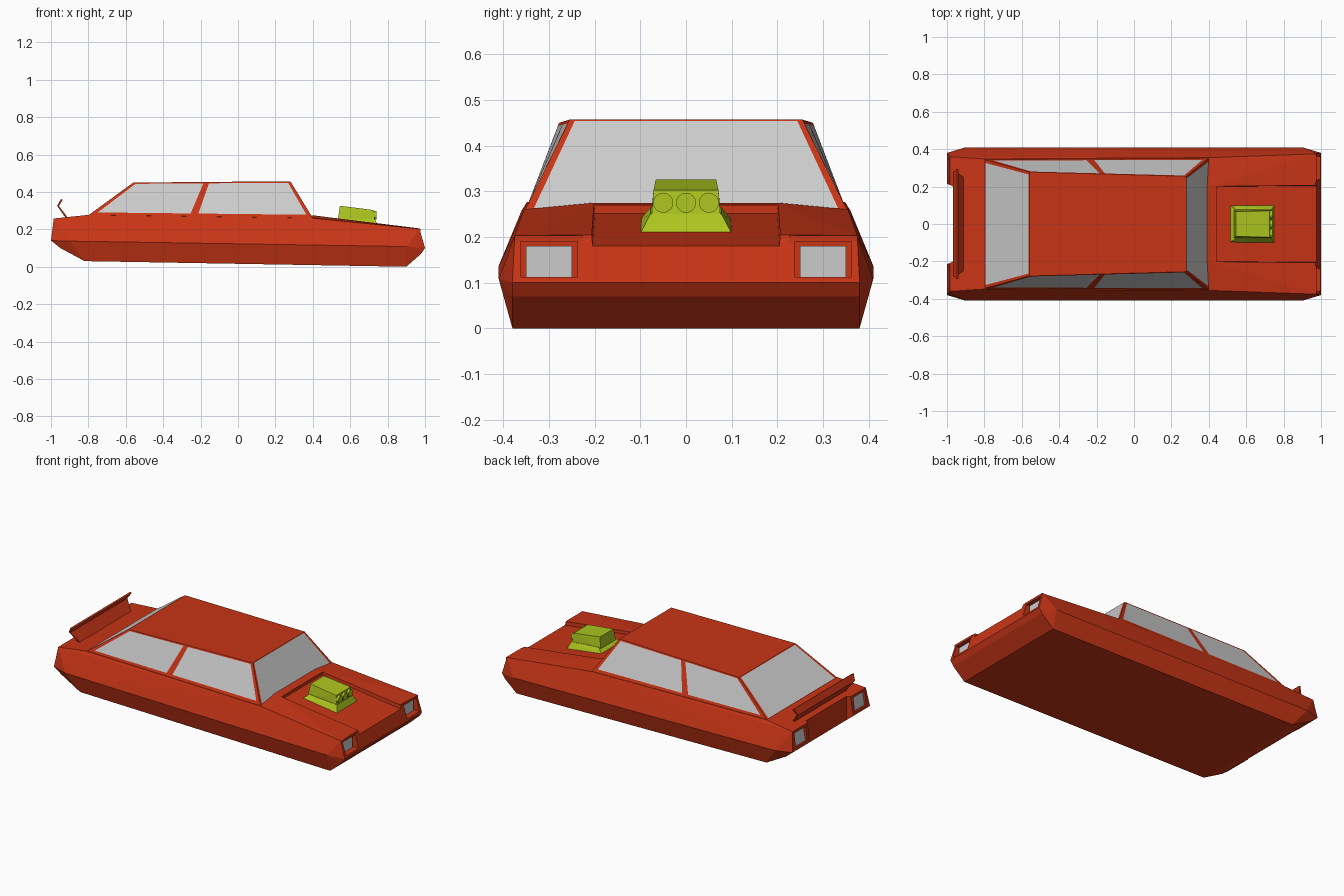
import bpy, bmesh
from mathutils import Vector, Matrix
from math import pi

if "Cube" in bpy.data.objects:
    bpy.data.objects.remove(bpy.data.objects["Cube"])


def material(name, rgb):
    m = bpy.data.materials.new(name)
    m.diffuse_color = (*rgb, 1)
    m.use_nodes = True
    m.node_tree.nodes["Principled BSDF"].inputs["Base Color"].default_value = m.diffuse_color
    return m


RED = material("red_paint", (0.58, 0.035, 0.008))
LIME = material("lime_paint", (0.42, 0.57, 0.014))


def finish(name, bm, mat=None):
    bmesh.ops.recalc_face_normals(bm, faces=bm.faces)
    me = bpy.data.meshes.new(name)
    bm.to_mesh(me)
    bm.free()
    ob = bpy.data.objects.new(name, me)
    bpy.context.collection.objects.link(ob)
    if mat:
        me.materials.append(mat)
    return ob


def mirrored(pts):
    return [(x, s * y, z) for x, y, z in pts for s in (1, -1)]


def hull(name, pts, mat=None):
    """Closed flat-faced solid around a few points."""
    bm = bmesh.new()
    vs = [bm.verts.new(p) for p in pts]
    bmesh.ops.convex_hull(bm, input=vs)
    bmesh.ops.dissolve_limit(bm, angle_limit=0.01, verts=bm.verts, edges=bm.edges)
    return finish(name, bm, mat)


def box(name, x, y, z, mat=None):
    return hull(name, [(a, b, c) for a in x for b in y for c in z], mat)


def cut(ob, cutter):
    mod = ob.modifiers.new("cut", 'BOOLEAN')
    mod.operation = 'DIFFERENCE'
    mod.solver = 'EXACT'
    mod.object = cutter
    bpy.context.view_layer.objects.active = ob
    bpy.ops.object.modifier_apply(modifier=mod.name)
    bpy.data.objects.remove(cutter)


# Lower body: faceted shell, widest along the side crease
body = hull("body", mirrored([
    (-0.82, 0.38, 0.03), (0.90, 0.38, 0.0),          # floor
    (-0.95, 0.375, 0.10), (0.98, 0.38, 0.07),        # lower bumpers
    (-1.0, 0.38, 0.14), (-0.90, 0.41, 0.137),        # side crease
    (0.90, 0.41, 0.108), (1.0, 0.38, 0.10),
    (-0.985, 0.36, 0.258), (-0.80, 0.348, 0.277),    # shoulder
    (0.40, 0.355, 0.26), (0.97, 0.375, 0.203),
    (0.40, 0.20, 0.275), (0.97, 0.20, 0.205),        # hood crown
]), RED)

# Sunken hood panel, recessed tail panel and lamp pockets
cut(body, hull("hood_cutter", mirrored([
    (0.44, 0.20, 0.252), (0.44, 0.21, 0.4), (1.05, 0.205, 0.171), (1.05, 0.225, 0.4)])))
cut(body, hull("tail_cutter", mirrored([
    (-0.965, 0.20, 0.0), (-0.965, 0.20, 0.4), (-1.1, 0.26, 0.0), (-1.1, 0.26, 0.4)])))
for s, side in ((1, "left"), (-1, "right")):
    cut(body, box("pocket", (0.95, 1.1), (s * 0.238, s * 0.362), (0.112, 0.19)))
    cut(body, box("pocket", (-1.1, -0.965), (s * 0.235, s * 0.345), (0.158, 0.243)))
    # Lamps set inside the pockets
    box("headlight_" + side, (0.945, 0.962), (s * 0.25, s * 0.35), (0.112, 0.18))
    hull("taillight_" + side, [(x, s * y, z) for y in (0.24, 0.34) for x, z in
                               ((-0.96, 0.16), (-0.96, 0.24), (-0.99, 0.16), (-0.975, 0.24))])
    # Brow over each headlight
    hull("headlight_brow_" + side, [(x, s * y, z) for y in (0.225, 0.375) for x, z in
                                    ((0.94, 0.205), (0.965, 0.19), (0.975, 0.19), (0.975, 0.203))], RED)

# Cabin: each wall is a grid of cells, and the window cells become glass
frame, glass = bmesh.new(), bmesh.new()


def wall(a, b, c, d, us, vs, windows):
    """Bilinear wall a-b (bottom), c-d (top, c above b) split at us and vs."""
    a, b, c, d = map(Vector, (a, b, c, d))

    def at(u, v):
        return a.lerp(b, u).lerp(d.lerp(c, u), v)
    for i in range(len(us) - 1):
        for j in range(len(vs) - 1):
            bm = glass if (i, j) in windows else frame
            bm.faces.new([bm.verts.new(at(us[p], vs[q])) for p, q in
                          ((i, j), (i + 1, j), (i + 1, j + 1), (i, j + 1))])


def corners(s):
    return ((-0.80, s * 0.345, 0.275), (0.40, s * 0.352, 0.26),
            (0.28, s * 0.255, 0.457), (-0.56, s * 0.278, 0.45))


L, R = corners(1), corners(-1)
for k in (L, R):
    wall(*k, (0, 0.025, 0.45, 0.485, 0.98, 1), (0, 0.09, 0.96, 1), {(1, 1), (3, 1)})
wall(R[1], L[1], L[2], R[2], (0, 0.025, 0.975, 1), (0, 0.02, 0.985, 1), {(1, 1)})
wall(R[0], L[0], L[3], R[3], (0, 0.025, 0.975, 1), (0, 0.02, 0.985, 1), {(1, 1)})
wall(R[3], R[2], L[2], L[3], (0, 1), (0, 1), set())
# Cowl strip closing the gap between hood crown and windshield
bmesh.ops.remove_doubles(frame, verts=frame.verts, dist=0.0005)
finish("cabin_frame", frame, RED)
finish("windows", glass)

# Spoiler: bent blade, wider towards the top
bm = bmesh.new()
rows = [[bm.verts.new((x, s * y, z)) for s in (1, -1)] for x, y, z in
        ((-0.915, 0.25, 0.26), (-0.962, 0.28, 0.325), (-0.942, 0.295, 0.36))]
for p, q in zip(rows, rows[1:]):
    bm.faces.new((p[0], p[1], q[1], q[0]))
spoiler = finish("spoiler", bm, RED)
sol = spoiler.modifiers.new("thickness", 'SOLIDIFY')
sol.thickness = 0.01
sol.offset = 0

# Engine scoop: flared base, box on top, three intake pipes
hull("scoop_base", mirrored([
    (0.51, 0.10, 0.238), (0.75, 0.10, 0.208), (0.545, 0.078, 0.265), (0.735, 0.078, 0.25)]), LIME)
hull("scoop_box", mirrored([
    (0.535, 0.076, 0.255), (0.733, 0.076, 0.24), (0.725, 0.071, 0.303), (0.545, 0.066, 0.326)]), LIME)
for i in (-1, 0, 1):
    bm = bmesh.new()
    bmesh.ops.create_cone(bm, cap_ends=True, segments=16, radius1=0.022, radius2=0.022, depth=0.05,
                          matrix=Matrix.Translation((0.715, i * 0.05, 0.275)) @ Matrix.Rotation(pi / 2, 4, 'Y'))
    finish("intake_pipe", bm, LIME)
